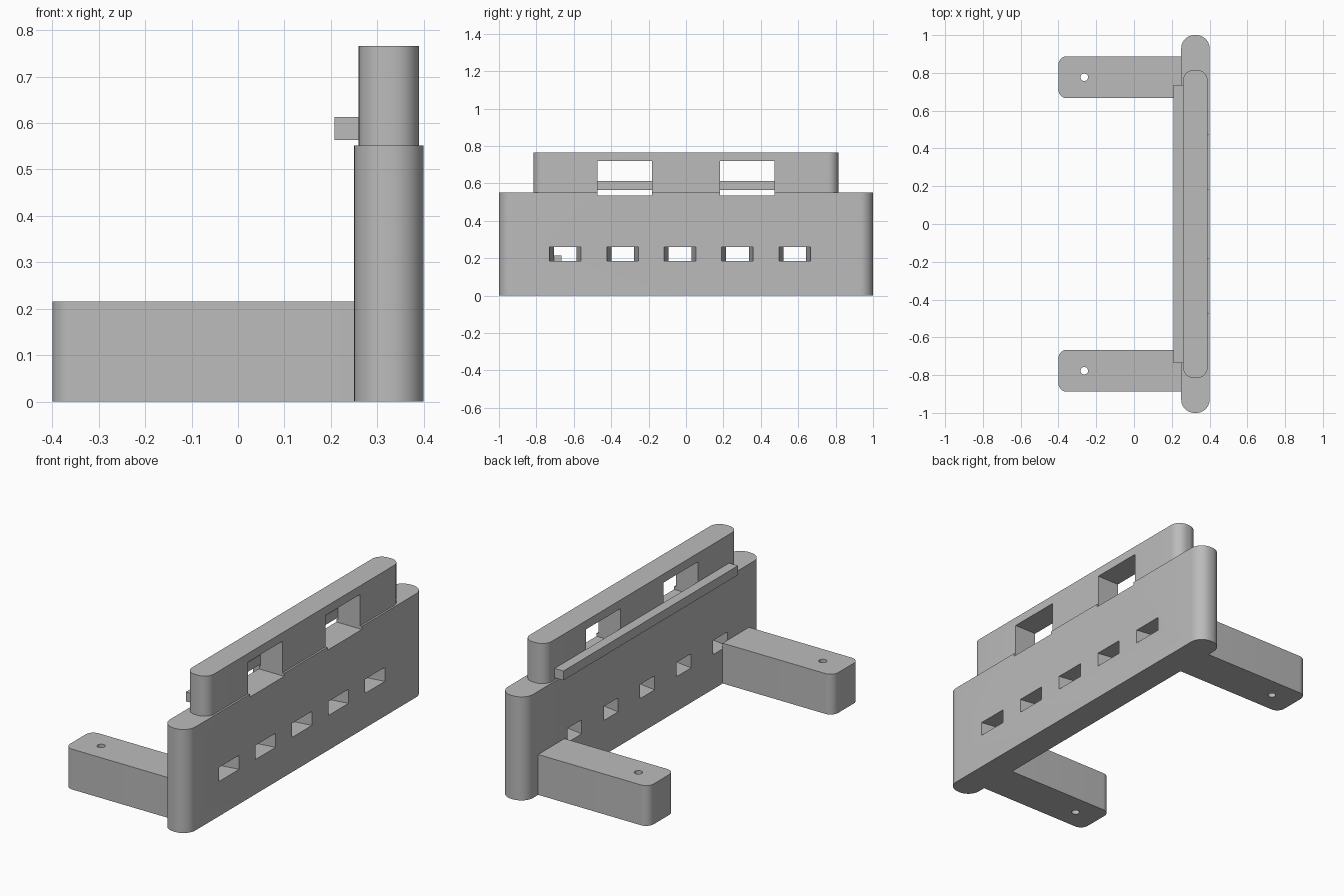
import bpy, bmesh, math

old = bpy.data.objects.get("Cube")
if old:
    bpy.data.objects.remove(old, do_unlink=True)

grey = bpy.data.materials.new("plain grey")
grey.use_nodes = True
grey.diffuse_color = (0.5, 0.5, 0.5, 1)
grey.node_tree.nodes["Principled BSDF"].inputs["Base Color"].default_value = grey.diffuse_color


def finish(name, bm):
    bmesh.ops.recalc_face_normals(bm, faces=bm.faces)
    mesh = bpy.data.meshes.new(name)
    bm.to_mesh(mesh)
    bm.free()
    mesh.materials.append(grey)
    obj = bpy.data.objects.new(name, mesh)
    bpy.context.collection.objects.link(obj)
    return obj


def block(name, x, y, z, radius=0, round_right=True):
    """Box from ranges, with optional rounded upright corners."""
    bm = bmesh.new()
    bmesh.ops.create_cube(bm, size=1)
    for v in bm.verts:
        v.co = [r[0] if c < 0 else r[1] for c, r in zip(v.co, (x, y, z))]
    if radius:
        upright = [e for e in bm.edges
                   if abs(e.verts[0].co.z - e.verts[1].co.z) > 0.01
                   and (round_right or e.verts[0].co.x < sum(x) / 2)]
        bmesh.ops.bevel(bm, geom=upright, offset=radius, segments=10,
                        profile=0.5, affect='EDGES')
    return finish(name, bm)


def cut(target, cutters):
    for c in cutters:
        mod = target.modifiers.new("cut " + c.name, 'BOOLEAN')
        mod.operation = 'DIFFERENCE'
        mod.solver = 'EXACT'
        mod.object = c
        c.hide_render = True
        c.hide_viewport = True
        c.display_type = 'WIRE'


def smooth(obj):
    bpy.ops.object.select_all(action='DESELECT')
    obj.select_set(True)
    bpy.context.view_layer.objects.active = obj
    for mod in list(obj.modifiers):
        bpy.ops.object.modifier_apply(modifier=mod.name)
    bpy.ops.object.shade_smooth_by_angle(angle=math.radians(30))


# Main wall and the narrower wall on top of it
wall = block("main_wall", (0.25, 0.4), (-1, 1), (0, 0.552), 0.07)
upper = block("upper_wall", (0.26, 0.39), (-0.815, 0.815), (0.552, 0.766), 0.056)

# Two large windows that dip slightly into the main wall
windows = [block("window_cutter", (0.1, 0.6), (s * 0.327 - 0.145, s * 0.327 + 0.145),
                 (0.536, 0.72)) for s in (-1, 1)]

# Five small slots, tapering towards the back
slots = []
for i in range(5):
    mid = -0.646 + i * 0.307
    slot = block("slot_cutter", (0.24, 0.41), (-0.5, 0.5), (0.185, 0.26))
    for v in slot.data.vertices:
        half = 0.059 if v.co.x < 0.3 else 0.086
        v.co.y = mid + math.copysign(half, v.co.y)
    slots.append(slot)

cut(wall, windows + slots)
cut(upper, windows)
smooth(wall)
smooth(upper)

# Ledge behind the upper wall
block("rear_ledge", (0.208, 0.26), (-0.735, 0.735), (0.563, 0.613))

# Support arms with an upright pin hole near the end
helpers = windows + slots
for side, s in (("right", -1), ("left", 1)):
    mid = s * 0.777
    arm = block(side + "_support_arm", (-0.4, 0.25), (mid - 0.111, mid + 0.111),
                (0, 0.215), 0.045, round_right=False)
    bm = bmesh.new()
    bmesh.ops.create_cone(bm, cap_ends=True, segments=24, radius1=0.02, radius2=0.02, depth=1)
    bmesh.ops.translate(bm, verts=bm.verts, vec=(-0.263, mid, 0.1))
    pin = finish("pin_hole_cutter", bm)
    cut(arm, [pin])
    smooth(arm)
    helpers.append(pin)

# Remove the used cutters
for h in helpers:
    bpy.data.objects.remove(h, do_unlink=True)
